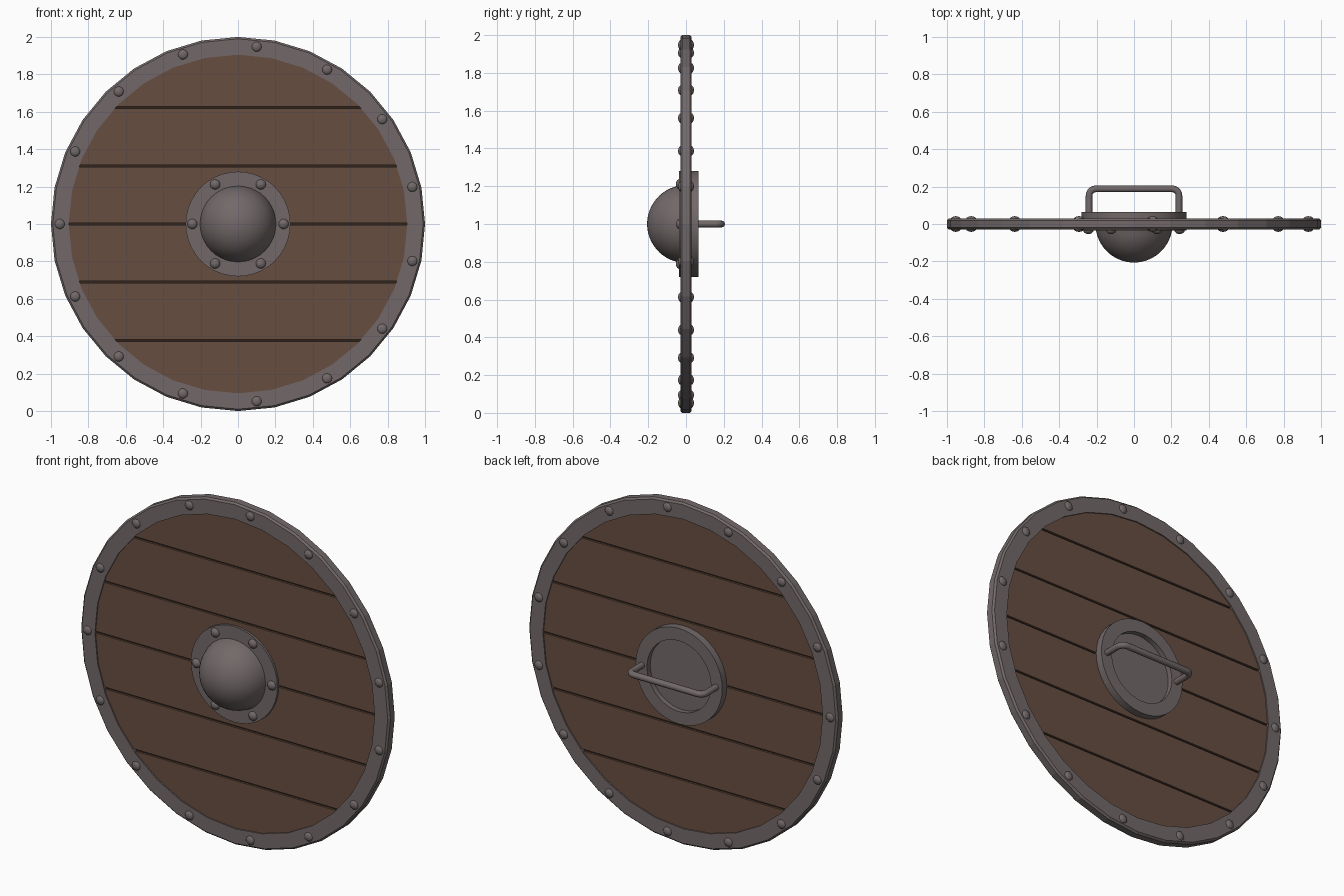
import bpy, bmesh, math
from mathutils import Vector

if "Cube" in bpy.data.objects:
    bpy.data.objects.remove(bpy.data.objects["Cube"])

CZ = 1.0  # height of the shield centre


def material(name, col):
    m = bpy.data.materials.new(name)
    m.diffuse_color = (*col, 1)
    m.use_nodes = True
    m.node_tree.nodes["Principled BSDF"].inputs["Base Color"].default_value = m.diffuse_color
    return m


IRON = material("dark_iron", (0.17, 0.141, 0.141))
WOOD = material("brown_wood", (0.136, 0.076, 0.053))
GAP = material("dark_gap", (0.03, 0.016, 0.011))


def finish(bm, name, mat, smooth=None):
    bmesh.ops.remove_doubles(bm, verts=bm.verts, dist=1e-5)
    bmesh.ops.recalc_face_normals(bm, faces=bm.faces)
    me = bpy.data.meshes.new(name)
    bm.to_mesh(me)
    bm.free()
    me.materials.append(mat)
    ob = bpy.data.objects.new(name, me)
    bpy.context.collection.objects.link(ob)
    if smooth:
        bpy.ops.object.select_all(action='DESELECT')
        ob.select_set(True)
        bpy.context.view_layer.objects.active = ob
        bpy.ops.object.shade_smooth_by_angle(angle=math.radians(smooth))
    return ob


def lathe(bm, profile, sides, cx=0.0, cz=CZ, closed=False):
    """Spin (radius, y) points around an axis parallel to Y."""
    rings = []
    for i in range(sides):
        a = 2 * math.pi * i / sides
        rings.append([bm.verts.new((cx + r * math.cos(a), y, cz + r * math.sin(a)))
                      for r, y in profile])
    n = len(profile)
    for i in range(sides):
        p, q = rings[i], rings[(i + 1) % sides]
        for j in range(n if closed else n - 1):
            k = (j + 1) % n
            if profile[j][0] == 0:
                bm.faces.new((p[j], p[k], q[k]))
            elif profile[k][0] == 0:
                bm.faces.new((p[j], p[k], q[j]))
            else:
                bm.faces.new((p[j], p[k], q[k], q[j]))


def rivets(name, count, radius, start, base, tip, size=0.028):
    """Ring of domed rivets rising from y=base to y=tip."""
    bm = bmesh.new()
    prof = [(0, base)] + [(size * math.cos(t), base + (tip - base) * math.sin(t))
                          for t in (0, math.pi / 8, math.pi / 4, 3 * math.pi / 8)] + [(0, tip)]
    for i in range(count):
        a = start + 2 * math.pi * i / count
        lathe(bm, prof, 14, radius * math.cos(a), CZ + radius * math.sin(a))
    finish(bm, name, IRON, 50)


# outer rim: chamfered 32-sided band
bm = bmesh.new()
lathe(bm, [(0.905, -0.03), (0.99, -0.03), (1.0, -0.02), (1.0, 0.02),
           (0.99, 0.03), (0.905, 0.03)], 32, closed=True)
finish(bm, "outer_rim", IRON)

# dark core seen between the planks
bm = bmesh.new()
lathe(bm, [(0, -0.012), (0.93, -0.012), (0.93, 0.012), (0, 0.012)], 32)
finish(bm, "plank_core", GAP)

# six planks, each a horizontal slice of the disc
pitch, gap = 0.311, 0.011
for i in range(6):
    lo = CZ + (i - 3) * pitch + gap / 2
    hi = CZ + (i - 2) * pitch - gap / 2
    bm = bmesh.new()
    bm.faces.new([bm.verts.new((0.93 * math.cos(k * math.pi / 16), -0.023,
                                CZ + 0.93 * math.sin(k * math.pi / 16))) for k in range(32)])
    for z, n in ((lo, -1), (hi, 1)):
        bmesh.ops.bisect_plane(bm, geom=bm.verts[:] + bm.edges[:] + bm.faces[:],
                               plane_co=(0, 0, z), plane_no=(0, 0, n), clear_outer=True)
    ext = bmesh.ops.extrude_face_region(bm, geom=bm.faces[:], use_keep_orig=True)
    bmesh.ops.translate(bm, vec=(0, 0.046, 0),
                        verts=[v for v in ext["geom"] if isinstance(v, bmesh.types.BMVert)])
    finish(bm, f"plank_{i + 1}", WOOD)

# boss: flange, front dome and shallow recess at the back
bm = bmesh.new()
prof = [(0, 0.035), (0.207, 0.035), (0.207, 0.065), (0.28, 0.065), (0.28, -0.036), (0.203, -0.036)]
for i in range(1, 13):
    t = math.radians(10 + 80 * i / 12)
    prof.append((0.206 * math.cos(t) if i < 12 else 0, -0.206 * math.sin(t)))
lathe(bm, prof, 40)
finish(bm, "boss", IRON, 35)

# rivets on both faces of the rim and on the front of the boss flange
rivets("rim_rivets_front", 15, 0.953, math.pi, -0.025, -0.042)
rivets("rim_rivets_back", 15, 0.953, math.pi, 0.025, 0.042)
rivets("boss_rivets", 6, 0.244, 0, -0.032, -0.054)

# grip: round bar swept along a bent path
path = [(-0.24, 0.05)]
for cx, a0 in ((-0.205, 180), (0.205, 90)):
    for s in range(6):
        a = math.radians(a0 - 18 * s)
        path.append((cx + 0.035 * math.cos(a), 0.153 + 0.035 * math.sin(a)))
path.append((0.24, 0.05))
pts = [Vector((x, y, CZ)) for x, y in path]
bm = bmesh.new()
rings = []
for i, p in enumerate(pts):
    t = (pts[min(i + 1, len(pts) - 1)] - pts[max(i - 1, 0)]).normalized()
    side = t.cross(Vector((0, 0, 1)))
    rings.append([bm.verts.new(p + 0.018 * (side * math.cos(k * math.pi / 6)
                  + Vector((0, 0, math.sin(k * math.pi / 6))))) for k in range(12)])
for p, q in zip(rings, rings[1:]):
    for k in range(12):
        bm.faces.new((p[k], p[(k + 1) % 12], q[(k + 1) % 12], q[k]))
bm.faces.new(rings[0])
bm.faces.new(rings[-1])
finish(bm, "grip", IRON, 40)
